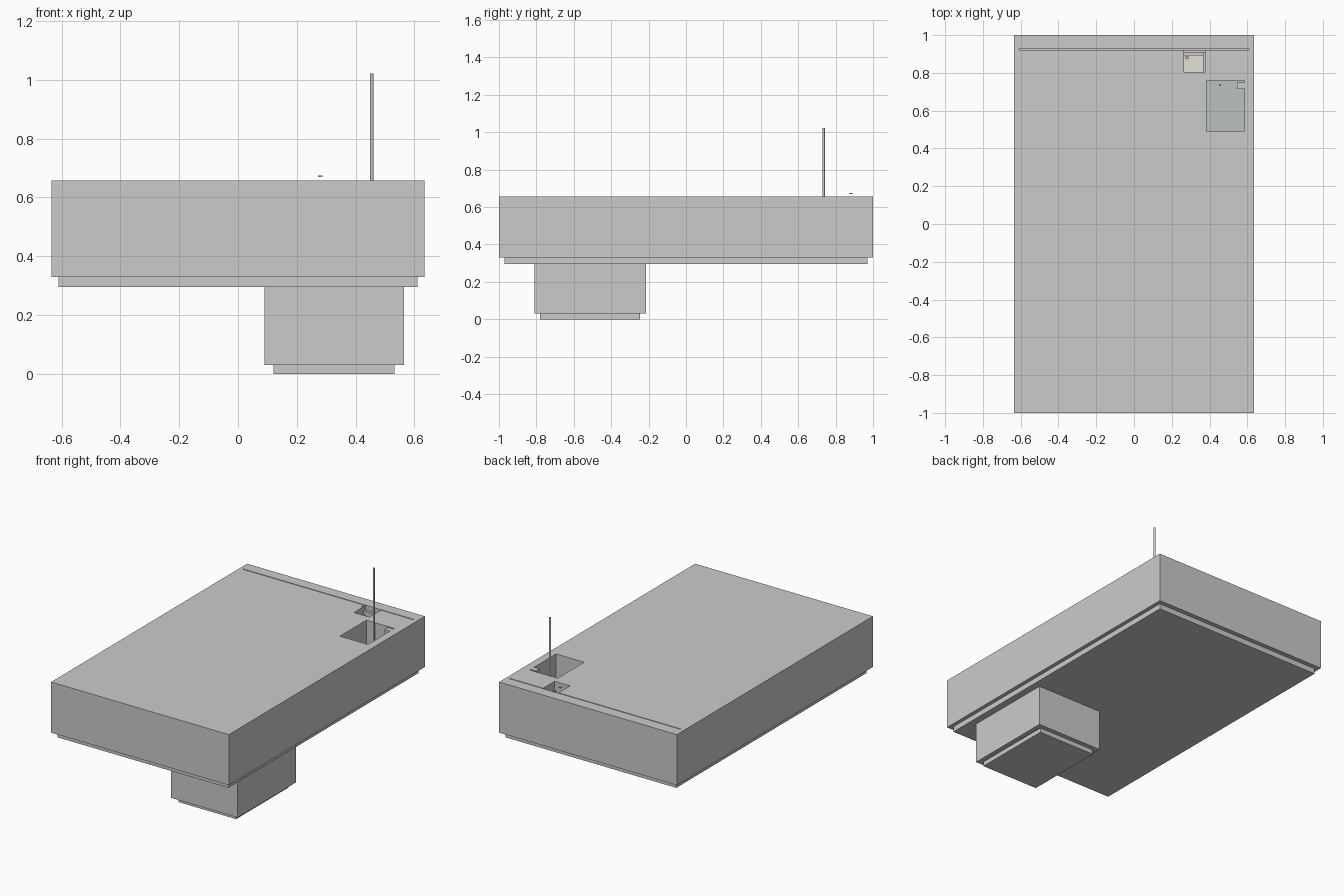
import bpy, bmesh
from mathutils import Vector

if "Cube" in bpy.data.objects:
    bpy.data.objects.remove(bpy.data.objects["Cube"])


def material(name, rgb):
    m = bpy.data.materials.new(name)
    m.diffuse_color = (*rgb, 1)
    m.use_nodes = True
    m.node_tree.nodes["Principled BSDF"].inputs["Base Color"].default_value = m.diffuse_color
    return m


def finish(name, bm, mat=None):
    bmesh.ops.recalc_face_normals(bm, faces=bm.faces)
    me = bpy.data.meshes.new(name)
    bm.to_mesh(me)
    bm.free()
    ob = bpy.data.objects.new(name, me)
    bpy.context.collection.objects.link(ob)
    if mat:
        me.materials.append(mat)
    return ob


def box(name, x, y, z, mat=None):
    bm = bmesh.new()
    bmesh.ops.create_cube(bm, size=1)
    for v in bm.verts:
        v.co = Vector([(r[0] + r[1]) / 2 + c * (r[1] - r[0]) for r, c in zip((x, y, z), v.co)])
    return finish(name, bm, mat)


def walls(name, x, y, z, tx, ty):
    """Four separate walls around a rectangle; x walls fit between the y walls."""
    box(name + "_front_wall", x, (y[0], y[0] + ty), z)
    box(name + "_back_wall", x, (y[1] - ty, y[1]), z)
    inner = (y[0] + ty, y[1] - ty)
    box(name + "_left_wall", (x[0], x[0] + tx), inner, z)
    box(name + "_right_wall", (x[1] - tx, x[1]), inner, z)


def plate(name, x, y, z, holes):
    """Flat slab with rectangular holes (x0, x1, y0, y1)."""
    xs = sorted({*x, *[v for h in holes for v in h[:2]]})
    ys = sorted({*y, *[v for h in holes for v in h[2:]]})
    bm = bmesh.new()
    grid = {(a, b): bm.verts.new((a, b, z[0])) for a in xs for b in ys}
    for a, a2 in zip(xs, xs[1:]):
        for b, b2 in zip(ys, ys[1:]):
            cx, cy = (a + a2) / 2, (b + b2) / 2
            if not any(h[0] < cx < h[1] and h[2] < cy < h[3] for h in holes):
                bm.faces.new([grid[a, b], grid[a2, b], grid[a2, b2], grid[a, b2]])
    bmesh.ops.delete(bm, geom=[v for v in bm.verts if not v.link_faces], context='VERTS')
    ext = bmesh.ops.extrude_face_region(bm, geom=bm.faces[:], use_keep_orig=True)
    for g in ext["geom"]:
        if isinstance(g, bmesh.types.BMVert):
            g.co.z = z[1]
    return finish(name, bm)


def cylinder(name, centre, radius, z, sides=12):
    bm = bmesh.new()
    bmesh.ops.create_cone(bm, cap_ends=True, segments=sides, radius1=radius,
                          radius2=radius, depth=z[1] - z[0])
    bmesh.ops.translate(bm, verts=bm.verts, vec=(*centre, sum(z) / 2))
    return finish(name, bm)


TOP, FLOOR = 0.657, 0.33
beige = material("beige_floor", (0.78, 0.75, 0.64))
green = material("grey_green_floor", (0.50, 0.54, 0.52))

# Main storey: outer walls, floor slab and roof with its openings
walls("main", (-0.635, 0.635), (-1, 1), (FLOOR, TOP), 0.025, 0.03)
box("main_floor_slab", (-0.61, 0.61), (-0.97, 0.97), (0.295, FLOOR))
plate("roof", (-0.61, 0.61), (-0.97, 0.97), (0.63, TOP), [
    (0.385, 0.545, 0.49, 0.76),      # shaft opening, with a notch at one corner
    (0.545, 0.585, 0.49, 0.715),
    (0.545, 0.585, 0.75, 0.76),
    (0.265, 0.375, 0.805, 0.922),    # hatch
    (-0.61, 0.61, 0.922, 0.928),     # long slit
])

# Walls and floors of the two shafts
under = (FLOOR, 0.63)
walls("shaft", (0.36, 0.61), (0.465, 0.785), under, 0.025, 0.025)
box("shaft_floor", (0.385, 0.585), (0.49, 0.76), (FLOOR, 0.34), green)
walls("hatch", (0.24, 0.40), (0.787, 0.922), under, 0.025, 0.018)
box("hatch_floor", (0.265, 0.365), (0.805, 0.895), (FLOOR, 0.34), beige)
box("hatch_side_ledge", (0.366, 0.375), (0.805, 0.904), (FLOOR, 0.60))

# Partition under the slit and across the room
box("rear_partition", (-0.61, 0.61), (0.928, 0.97), under)
box("room_partition", (-0.61, 0.36), (0.465, 0.49), under)

# Tall pole and the hatch rungs
cylinder("pole", (0.455, 0.736), 0.006, (0.34, 1.022))
for i in range(6):
    z = 0.672 - i * 0.06
    box(f"hatch_rung_{i + 1}", (0.272, 0.288), (0.873, 0.889), (z - 0.002, z + 0.002))

# Lower block hanging below the front right
walls("basement", (0.09, 0.565), (-0.81, -0.215), (0.03, 0.295), 0.03, 0.03)
box("basement_floor_slab", (0.12, 0.533), (-0.78, -0.245), (0, 0.03))
